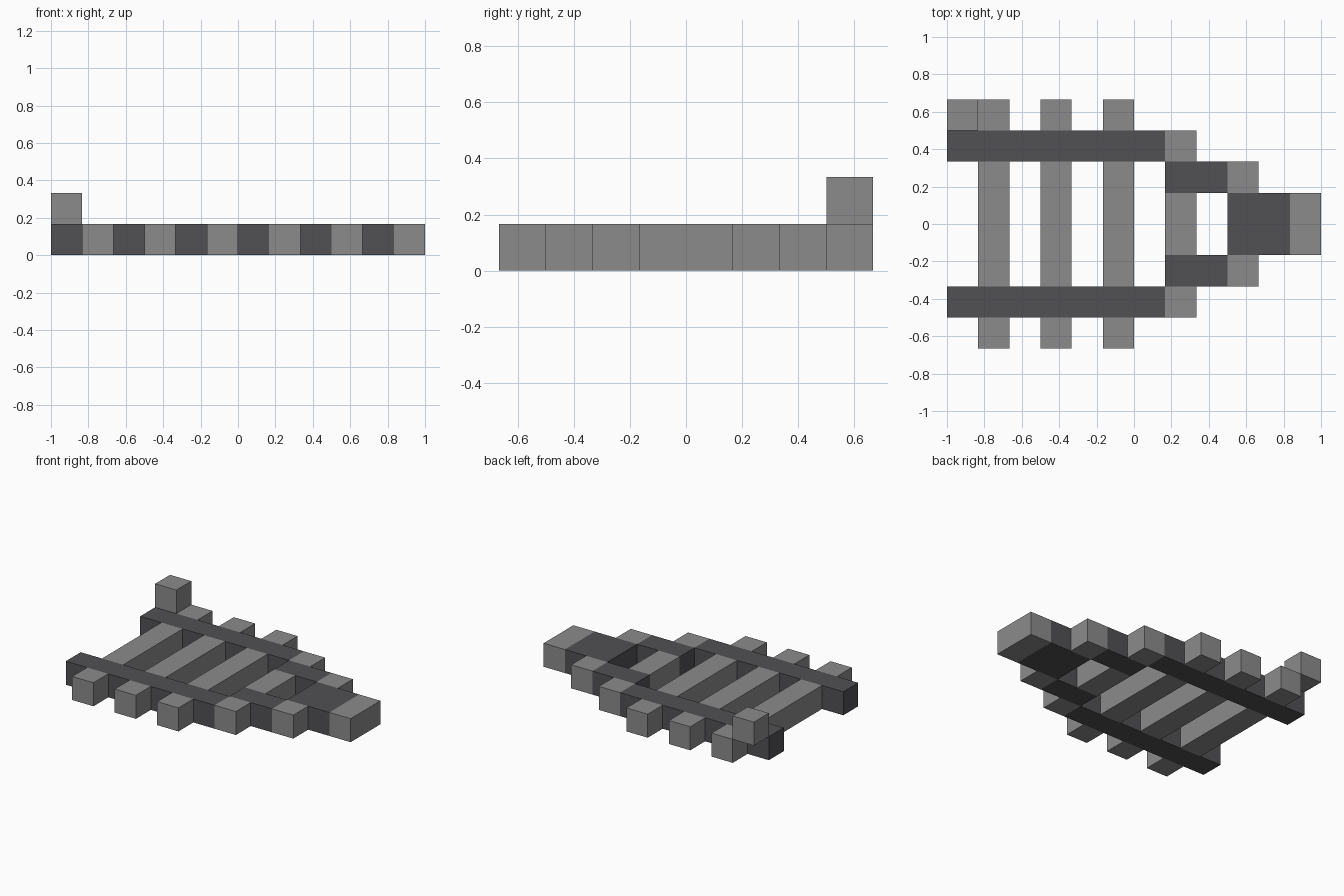
import bpy
import bmesh

cube = bpy.data.objects.get("Cube")
if cube:
    bpy.data.objects.remove(cube, do_unlink=True)

U = 1 / 6          # side of one block
HALF_X, HALF_Y = 6, 4


def material(name, rgb):
    m = bpy.data.materials.new(name)
    m.use_nodes = True
    m.diffuse_color = (*rgb, 1)
    m.node_tree.nodes["Principled BSDF"].inputs["Base Color"].default_value = (*rgb, 1)
    return m


light = material("light grey", (0.26, 0.26, 0.26))
dark = material("dark grey", (0.083, 0.081, 0.088))


def beam(name, mat, x, y, z=(0, 1)):
    """Box spanning block ranges x, y, z on the block grid."""
    bm = bmesh.new()
    bmesh.ops.create_cube(bm, size=1)
    for v in bm.verts:
        v.co.x = (x[v.co.x > 0] - HALF_X) * U
        v.co.y = (y[v.co.y > 0] - HALF_Y) * U
        v.co.z = z[v.co.z > 0] * U
    me = bpy.data.meshes.new(name)
    bm.to_mesh(me)
    bm.free()
    me.materials.append(mat)
    ob = bpy.data.objects.new(name, me)
    bpy.context.collection.objects.link(ob)
    return ob


def pair(name, mat, x, y):
    """The same beam on the front side and mirrored to the back side."""
    beam("front_" + name, mat, x, y)
    beam("back_" + name, mat, x, (2 * HALF_Y - y[1], 2 * HALF_Y - y[0]))


# Long outer rails with light end blocks
pair("outer_rail", dark, (0, 7), (1, 2))
pair("outer_rail_end", light, (7, 8), (1, 2))

# Short inner rails stepping in towards the nose
pair("inner_rail", dark, (7, 9), (2, 3))
pair("inner_rail_end", light, (9, 10), (2, 3))

# Nose block and its tip
beam("nose", dark, (9, 11), (3, 5))
beam("nose_tip", light, (11, 12), (3, 5))

# Cross ties: a long middle and a stub outside each rail
for i, x in enumerate((1, 3, 5), 1):
    beam(f"cross_tie_{i}", light, (x, x + 1), (2, 6))
    pair(f"tie_stub_{i}", light, (x, x + 1), (0, 1))
beam("short_cross_tie", light, (7, 8), (3, 5))

# Raised block at the rear corner
beam("corner_block", light, (0, 1), (7, 8), (1, 2))
